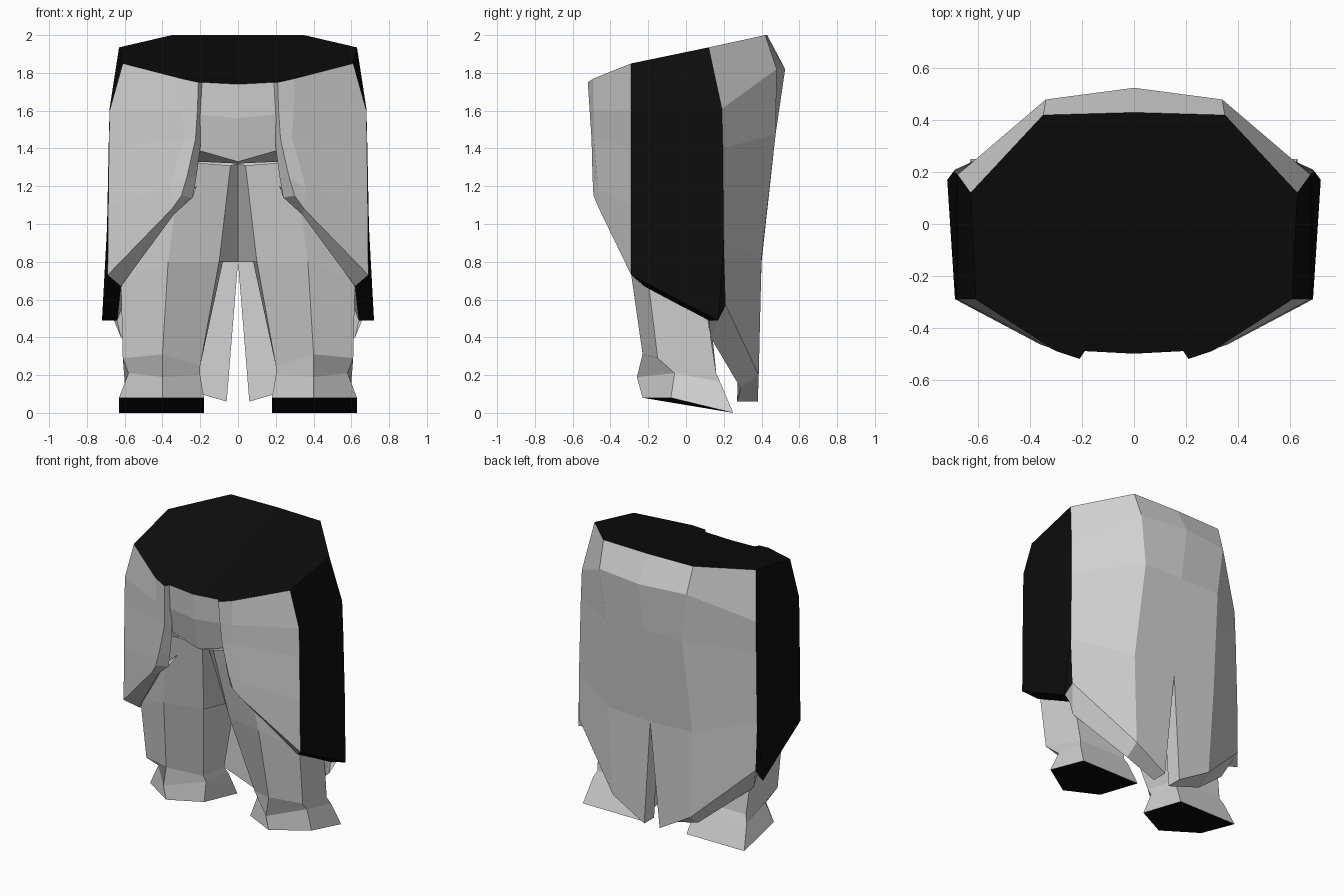
import bpy, bmesh

if "Cube" in bpy.data.objects:
    bpy.data.objects.remove(bpy.data.objects["Cube"], do_unlink=True)


def make_material(name, value):
    m = bpy.data.materials.new(name)
    m.use_nodes = True
    col = (value, value, value, 1.0)
    m.diffuse_color = col
    m.node_tree.nodes["Principled BSDF"].inputs["Base Color"].default_value = col
    return m


GREY = make_material("light grey", 0.65)
BLACK = make_material("black", 0.004)


def loft(name, columns, closed=False, caps=(), black=lambda c, r: False):
    """Skin faces between neighbouring columns of points and mirror across x.
    caps are extra black polygons; black(c, r) picks black cells."""
    bm = bmesh.new()
    cache = {}

    def vert(p):
        if p not in cache:
            cache[p] = bm.verts.new(p)
        return cache[p]

    def face(points, mat):
        points = list(dict.fromkeys(points))
        if len(points) > 2:
            vs = [vert(p) for p in points]
            if not bm.faces.get(vs):
                bm.faces.new(vs).material_index = mat

    n = len(columns)
    for c in range(n if closed else n - 1):
        a, b = columns[c], columns[(c + 1) % n]
        for r in range(len(a) - 1):
            face([a[r], a[r + 1], b[r + 1], b[r]], int(black(c, r)))
    for cap in caps:
        face(cap, 1)
    me = bpy.data.meshes.new(name)
    bm.to_mesh(me)
    bm.free()
    me.materials.append(GREY)
    me.materials.append(BLACK)
    ob = bpy.data.objects.new(name, me)
    bpy.context.collection.objects.link(ob)
    mod = ob.modifiers.new("mirror", "MIRROR")
    mod.use_clip = True
    mod.merge_threshold = 0.001
    return ob


# Coat columns from front opening round to centre back; each runs from the
# waist down to the hem, then under the hem and up inside
opening = [(.19, -.49, 1.75), (.195, -.46, 1.6), (.20, -.45, 1.4), (.22, -.44, 1.25),
           (.24, -.43, 1.14), (.24, -.43, 1.14), (.22, -.36, 1.2)]
lapel = [(.21, -.52, 1.75), (.215, -.51, 1.6), (.225, -.50, 1.45), (.27, -.495, 1.25),
         (.30, -.49, 1.15), (.24, -.43, 1.14), (.22, -.36, 1.2)]
front = [(.30, -.49, 1.77), (.295, -.49, 1.6), (.285, -.49, 1.46), (.36, -.465, 1.19),
         (.35, -.46, 1.08), (.34, -.40, 1.05), (.33, -.34, 1.1)]
side = [(.61, -.29, 1.85), (.68, -.29, 1.6), (.683, -.29, 1.4), (.687, -.29, 1.1),
        (.69, -.29, .73), (.62, -.22, .67), (.56, -.15, .8)]
rear = [(.63, .12, 1.935), (.68, .19, 1.61), (.685, .195, 1.4), (.695, .20, .9),
        (.72, .17, .49), (.64, .12, .49), (.56, .10, .7)]
rear_corner = rear[:4] + [(.69, .21, .57), (.62, .13, .40), (.56, .10, .7)]
back = [(.35, .42, 2.0), (.34, .48, 1.82), (.30, .475, 1.48), (.33, .40, .82),
        (.30, .385, .20), (.30, .29, .13), (.30, .28, .8)]
centre = [(0, .43, 2.0), (0, .525, 1.82), (0, .475, 1.48), (0, .40, .80),
          (.06, .38, .06), (.06, .27, .06), (0, .30, .80)]
# Wall of the slit between the coat tails
slit = centre[:3] + [centre[6], centre[5], centre[5], centre[6]]

coat = [opening, lapel, front, side, rear, rear_corner, back, centre, slit]
waist = [(0, -.50, 1.74)] + [col[0] for col in coat[:-1]]
loft("coat", coat, caps=[waist],
     black=lambda c, r: (c == 3 and r < 5) or (c == 4 and r < 4))

# Belly with its underside
loft("belly", [
    [(0, -.50, 1.74), (0, -.49, 1.56), (0, -.44, 1.33), (0, -.34, 1.32)],
    [(.19, -.49, 1.75), (.20, -.475, 1.58), (.21, -.43, 1.39), (.22, -.34, 1.33)],
])

# Trouser legs running into boots; five corners round each leg,
# rows: hip, knee, cuff, ankle, sole
inner = [(.04, -.34, 1.31), (.10, -.24, .80), (.20, -.10, .25), (.20, -.07, .20), (.18, -.12, .08)]
shin = [(.30, -.37, 1.33), (.37, -.30, .80), (.40, -.23, .31), (.40, -.26, .19), (.40, -.23, .08)]
outer = [(.60, -.25, 1.25), (.62, -.20, .70), (.61, -.15, .29), (.58, -.06, .21), (.63, -.08, .08)]
heel_out = [(.58, .20, 1.2), (.60, .10, .60), (.58, .16, .21), (.60, .18, .165), (.63, .25, 0)]
heel_in = [(.04, .20, 1.2), (.08, .10, .80), (.22, .16, .21), (.20, .18, .165), (.18, .25, 0)]
leg = [inner, shin, outer, heel_out, heel_in]
loft("legs_and_boots", leg, closed=True, caps=[[col[-1] for col in reversed(leg)]])

# Gusset joining the legs
loft("crotch_gusset", [
    [(0, -.34, 1.32), (0, 0, .80), (0, .30, .80)],
    [inner[0], inner[1], (.08, .30, .80)],
])
